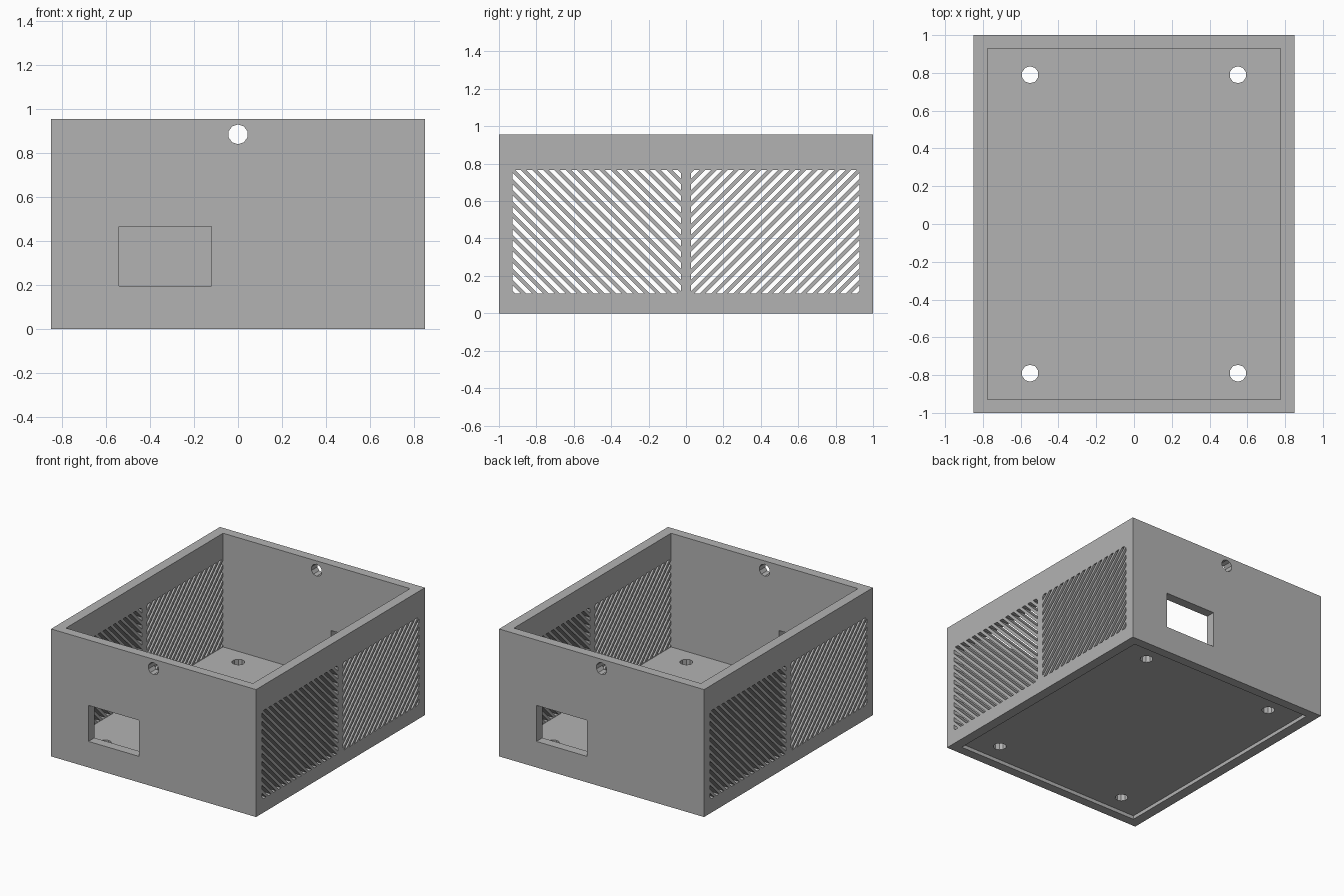
import bpy, bmesh
from math import pi
from mathutils import Matrix, Vector

if "Cube" in bpy.data.objects:
    bpy.data.objects.remove(bpy.data.objects["Cube"], do_unlink=True)

W, D, H = 1.70, 2.0, 0.955          # outer size
IN_W, IN_D = 1.55, 1.86             # cavity size
RECESS, FLOOR = 0.027, 0.103        # underside and top of the floor plate

grey = bpy.data.materials.new("plain grey")
grey.use_nodes = True
colour = (0.45, 0.45, 0.45, 1)
grey.diffuse_color = colour
grey.node_tree.nodes["Principled BSDF"].inputs["Base Color"].default_value = colour


def finish(bm, name):
    bmesh.ops.recalc_face_normals(bm, faces=bm.faces)
    mesh = bpy.data.meshes.new(name)
    bm.to_mesh(mesh)
    bm.free()
    mesh.materials.append(grey)
    obj = bpy.data.objects.new(name, mesh)
    bpy.context.collection.objects.link(obj)
    return obj


def add_box(bm, low, high):
    low, high = Vector(low), Vector(high)
    matrix = Matrix.Translation((low + high) / 2) @ Matrix.Diagonal((*(high - low), 1))
    bmesh.ops.create_cube(bm, size=1, matrix=matrix)


def add_rod(bm, centre, length, rotation=Matrix()):
    bmesh.ops.create_cone(bm, cap_ends=True, segments=10, radius1=0.045, radius2=0.045,
                          depth=length, matrix=Matrix.Translation(centre) @ rotation)


def cut(target, bm, name):
    cutter = finish(bm, name)
    cutter.hide_render = True
    mod = target.modifiers.new(name, "BOOLEAN")
    mod.operation, mod.solver, mod.object = "DIFFERENCE", "EXACT", cutter
    bpy.context.view_layer.objects.active = target
    bpy.ops.object.modifier_apply(modifier=name)
    bpy.data.objects.remove(cutter, do_unlink=True)


# Outer block
bm = bmesh.new()
add_box(bm, (-W / 2, -D / 2, 0), (W / 2, D / 2, H))
enclosure = finish(bm, "enclosure")

# Open cavity above the floor and shallow recess below it
bm = bmesh.new()
add_box(bm, (-IN_W / 2, -IN_D / 2, FLOOR), (IN_W / 2, IN_D / 2, H + 0.1))
add_box(bm, (-IN_W / 2, -IN_D / 2, -0.1), (IN_W / 2, IN_D / 2, RECESS))
cut(enclosure, bm, "cavity_cutter")

# Floor holes, upper cable holes, and one window in each end wall
bm = bmesh.new()
for side in (-1, 1):
    for end in (-1, 1):
        add_rod(bm, (side * 0.55, end * 0.79, 0.06), 0.2)
    add_rod(bm, (0, side * 0.965, 0.885), 0.2, Matrix.Rotation(pi / 2, 4, "X"))
    x = sorted((side * 0.12, side * 0.54))
    y = sorted((side * 0.9, side * 1.1))
    add_box(bm, (x[0], y[0], 0.195), (x[1], y[1], 0.465))
cut(enclosure, bm, "hole_cutter")

# Diagonal vent slots, clipped to a rectangle and mirrored about the middle
Y0, Y1, Z0, Z1 = 0.027, 0.927, 0.105, 0.765
PITCH, SLOT = 0.06, 0.031


def slot_face(bm, offset, mirror, x):
    corners = [(Y0, Z0), (Y1, Z0), (Y1, Z1), (Y0, Z1)]
    part = bmesh.new()
    part.faces.new([part.verts.new((0, y, z)) for y, z in corners])
    for c, way in ((offset, -1), (offset + SLOT, 1)):
        bmesh.ops.bisect_plane(part, geom=part.verts[:] + part.edges[:] + part.faces[:],
                               plane_co=(0, c, 0), plane_no=(0, way, -way), clear_outer=True)
    for face in part.faces:
        rings = [[bm.verts.new((x + dx, mirror * v.co.y, v.co.z)) for v in face.verts]
                 for dx in (-0.08, 0.08)]
        bm.faces.new(rings[0])
        bm.faces.new(rings[1])
        for i in range(len(rings[0])):
            j = (i + 1) % len(rings[0])
            bm.faces.new((rings[0][i], rings[0][j], rings[1][j], rings[1][i]))
    part.free()


bm = bmesh.new()
for wall in (-1, 1):
    for mirror in (-1, 1):
        for k in range(26):
            slot_face(bm, Y0 - Z1 + 0.015 + k * PITCH, mirror, wall * (W + IN_W) / 4)
cut(enclosure, bm, "vent_cutter")
